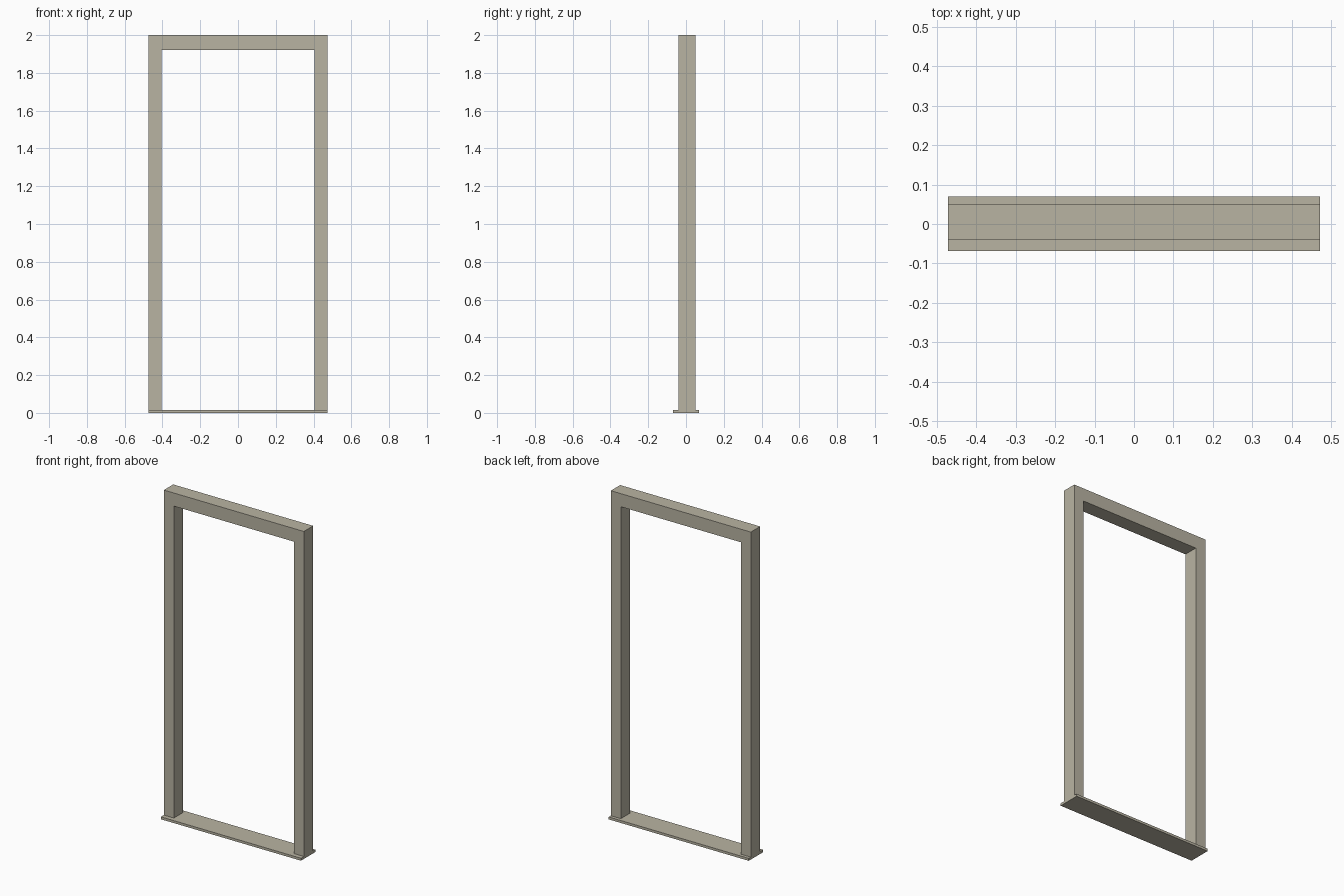
import bpy, bmesh

if "Cube" in bpy.data.objects:
    bpy.data.objects.remove(bpy.data.objects["Cube"])

mat = bpy.data.materials.new("warm grey paint")
mat.diffuse_color = (0.485, 0.455, 0.365, 1)
mat.use_nodes = True
mat.node_tree.nodes["Principled BSDF"].inputs["Base Color"].default_value = mat.diffuse_color


def extrude_profile(name, pts, y0, y1):
    """Extrude an outline in the XZ plane from y0 to y1."""
    bm = bmesh.new()
    face = bm.faces.new([bm.verts.new((x, y0, z)) for x, z in pts])
    ext = bmesh.ops.extrude_face_region(bm, geom=[face])["geom"]
    moved = [v for v in ext if isinstance(v, bmesh.types.BMVert)]
    bmesh.ops.translate(bm, verts=moved, vec=(0, y1 - y0, 0))
    bmesh.ops.recalc_face_normals(bm, faces=bm.faces)
    mesh = bpy.data.meshes.new(name)
    bm.to_mesh(mesh)
    bm.free()
    mesh.materials.append(mat)
    obj = bpy.data.objects.new(name, mesh)
    bpy.context.collection.objects.link(obj)
    return obj


OUT, INN = 0.473, 0.405      # half widths outside and inside
TOP, HEAD, SILL = 2.0, 1.92, 0.015

# Jambs and header as one continuous frame
half = [(INN, HEAD), (INN, SILL), (OUT, SILL), (OUT, TOP)]
outline = half + [(-x, z) for x, z in reversed(half)]
extrude_profile("door_frame", outline, -0.04, 0.05)

# Wider threshold plate under the frame
extrude_profile("threshold", [(-OUT, 0), (OUT, 0), (OUT, SILL), (-OUT, SILL)], -0.068, 0.07)
